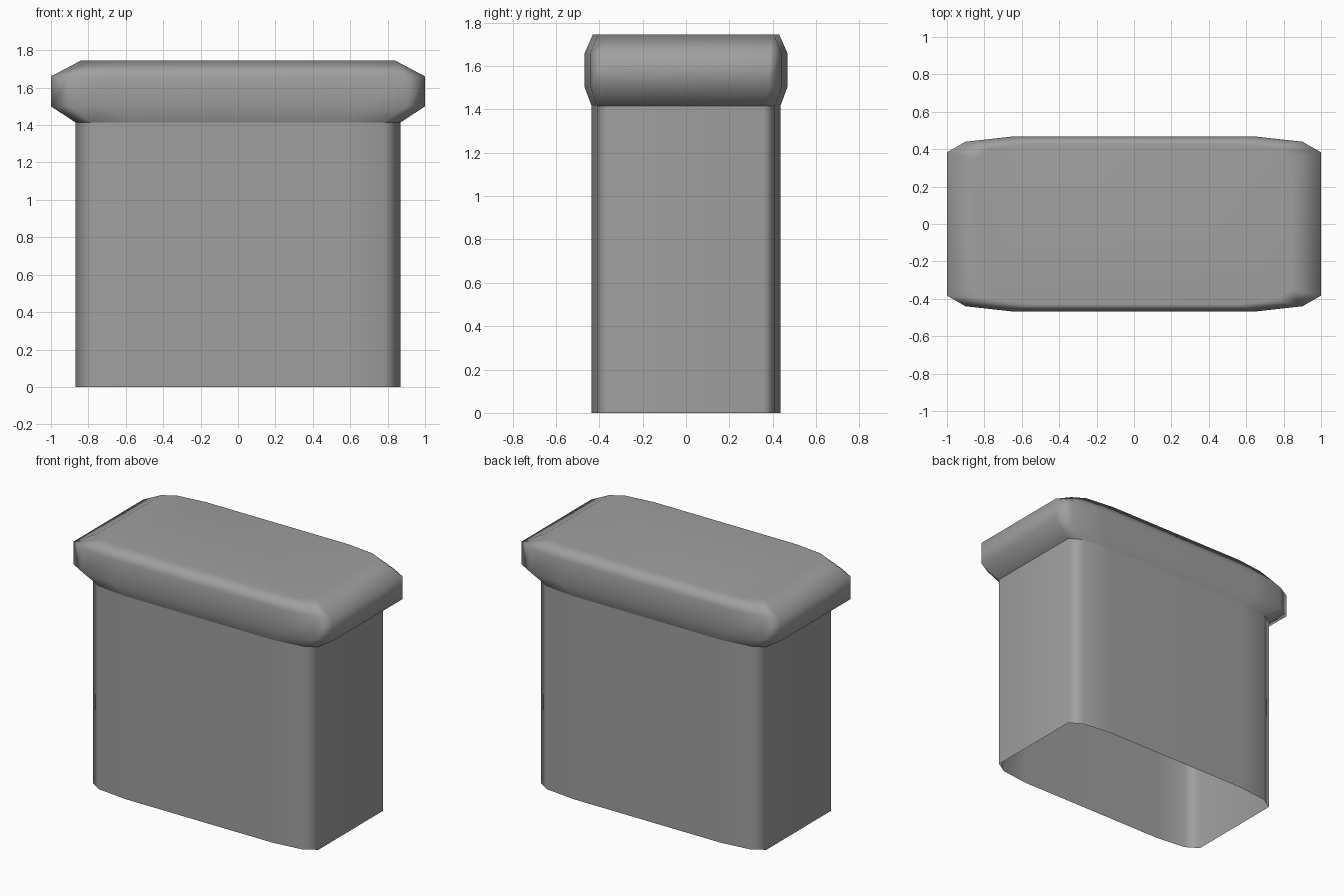
import bpy
import bmesh
import math

cube = bpy.data.objects.get("Cube")
if cube:
    bpy.data.objects.remove(cube, do_unlink=True)

grey = bpy.data.materials.new("mid_grey")
grey.use_nodes = True
COLOUR = (0.35, 0.35, 0.35, 1)
grey.diffuse_color = COLOUR
grey.node_tree.nodes["Principled BSDF"].inputs["Base Color"].default_value = COLOUR

# One quarter of the bowed rectangular plan, mirrored to a full outline
QUARTER = [(1.0, 0.383), (0.9, 0.44), (0.655, 0.467)]
HALF = QUARTER + [(-x, y) for x, y in reversed(QUARTER)]
OUTLINE = HALF + [(-x, -y) for x, y in HALF]


def loft(name, levels, cap_top=False):
    """Skin the outline through levels of (x scale, y scale, height)."""
    bm = bmesh.new()
    rings = [[bm.verts.new((x * sx, y * sy, z)) for x, y in OUTLINE]
             for sx, sy, z in levels]
    n = len(OUTLINE)
    for low, high in zip(rings, rings[1:]):
        for i in range(n):
            j = (i + 1) % n
            bm.faces.new((low[i], low[j], high[j], high[i]))
    if cap_top:
        bm.faces.new(rings[-1])
    mesh = bpy.data.meshes.new(name)
    bm.to_mesh(mesh)
    bm.free()
    mesh.materials.append(grey)
    obj = bpy.data.objects.new(name, mesh)
    bpy.context.collection.objects.link(obj)
    bpy.ops.object.select_all(action="DESELECT")
    obj.select_set(True)
    bpy.context.view_layer.objects.active = obj
    bpy.ops.object.shade_smooth_by_angle(angle=math.radians(85))
    # Keep the broad faces flat and round only the narrow bevels
    weighted = obj.modifiers.new("flat_broad_faces", "WEIGHTED_NORMAL")
    weighted.keep_sharp = True
    return obj


# Hollow body, open at the bottom
loft("body", [(0.87, 0.932, 0), (0.87, 0.932, 1.415)])

# Overhanging cap with bevelled rim
loft("cap", [(0.87, 0.932, 1.415), (1, 1, 1.5), (1, 1, 1.66), (0.84, 0.92, 1.745)],
     cap_top=True)
